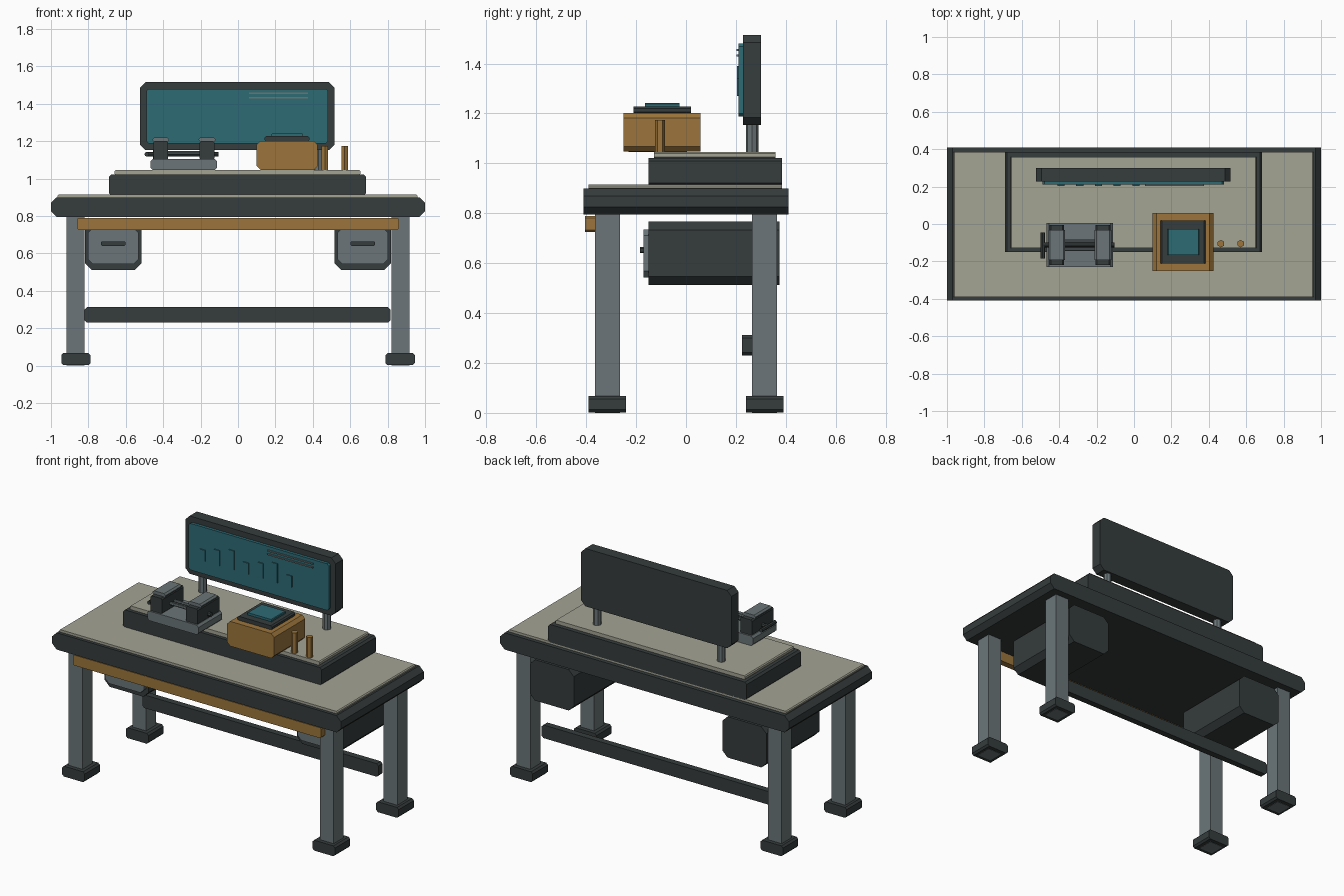
import bpy, bmesh, math
from mathutils import Matrix

cube = bpy.data.objects.get("Cube")
if cube:
    bpy.data.objects.remove(cube)


def material(name, srgb):
    color = [((c + 0.055) / 1.055) ** 2.4 for c in srgb] + [1]
    m = bpy.data.materials.new(name)
    m.use_nodes = True
    m.diffuse_color = color
    m.node_tree.nodes["Principled BSDF"].inputs["Base Color"].default_value = color
    return m


DARK = material("dark metal", (0.21, 0.235, 0.235))
GRAY = material("gray steel", (0.42, 0.46, 0.47))
BEIGE = material("beige surface", (0.64, 0.64, 0.58))
BROWN = material("ochre wood", (0.61, 0.46, 0.235))
TEAL = material("teal screen", (0.18, 0.42, 0.46))


def finish(name, bm, mat):
    bmesh.ops.recalc_face_normals(bm, faces=bm.faces)
    mesh = bpy.data.meshes.new(name)
    bm.to_mesh(mesh)
    bm.free()
    mesh.materials.append(mat)
    obj = bpy.data.objects.new(name, mesh)
    bpy.context.collection.objects.link(obj)
    return obj


def block(name, x, y, z, mat, cut=0.0):
    """Box whose front outline has its four corners cut, extruded along y."""
    (x0, x1), (y0, y1), (z0, z1) = x, y, z
    if cut:
        outline = [(x0 + cut, z0), (x1 - cut, z0), (x1, z0 + cut), (x1, z1 - cut),
                   (x1 - cut, z1), (x0 + cut, z1), (x0, z1 - cut), (x0, z0 + cut)]
    else:
        outline = [(x0, z0), (x1, z0), (x1, z1), (x0, z1)]
    bm = bmesh.new()
    face = bm.faces.new([bm.verts.new((px, y0, pz)) for px, pz in outline])
    ext = bmesh.ops.extrude_face_region(bm, geom=[face])
    moved = [g for g in ext["geom"] if isinstance(g, bmesh.types.BMVert)]
    bmesh.ops.translate(bm, verts=moved, vec=(0, y1 - y0, 0))
    return finish(name, bm, mat)


def rod(name, center, radius, length, mat, axis="Z", sides=8):
    turn = {"X": Matrix.Rotation(math.pi / 2, 4, "Y"),
            "Y": Matrix.Rotation(math.pi / 2, 4, "X"), "Z": Matrix()}[axis]
    bm = bmesh.new()
    bmesh.ops.create_cone(bm, cap_ends=True, segments=sides, radius1=radius,
                          radius2=radius, depth=length,
                          matrix=Matrix.Translation(center) @ turn)
    return finish(name, bm, mat)


def span(center, size):
    return (center - size / 2, center + size / 2)


# Table top and raised platform
block("table_top", (-1, 1), (-0.41, 0.41), (0.795, 0.9), DARK, 0.03)
block("table_mat", (-0.965, 0.96), (-0.39, 0.385), (0.895, 0.915), BEIGE, 0.006)
block("riser", (-0.69, 0.685), (-0.15, 0.385), (0.91, 1.022), DARK, 0.012)
block("riser_mat", (-0.66, 0.655), (-0.128, 0.358), (1.02, 1.045), BEIGE, 0.006)

# Legs and feet
for sx, side in ((1, "left"), (-1, "right")):
    for sy, end in ((-1, "front"), (1, "back")):
        block(f"{end}_{side}_leg", span(0.87 * sx, 0.096), span(0.315 * sy, 0.1),
              (0, 0.8), GRAY)
        block(f"{end}_{side}_foot", span(0.867 * sx, 0.156), span(0.315 * sy, 0.15),
              (0.002, 0.067), DARK, 0.011)

# Rails
block("front_rail", (-0.86, 0.86), (-0.405, -0.365), (0.725, 0.79), BROWN, 0.008)
block("back_rail", (-0.82, 0.815), (0.225, 0.265), (0.23, 0.312), DARK, 0.012)

# Drawer cabinets
for sx, side in ((1, "left"), (-1, "right")):
    c = 0.667 * sx
    block(f"{side}_cabinet", span(c, 0.304), (-0.15, 0.375), (0.512, 0.768), DARK, 0.035)
    block(f"{side}_drawer_front", span(c, 0.27), (-0.17, -0.145), (0.543, 0.735), GRAY, 0.025)
    block(f"{side}_drawer_handle", span(c, 0.13), (-0.185, -0.165), (0.64, 0.664), DARK, 0.005)

# Display panel on two posts
block("display_frame", (-0.525, 0.517), (0.228, 0.3), (1.153, 1.515), DARK, 0.03)
block("display_screen", (-0.49, 0.482), (0.21, 0.23), (1.188, 1.48), TEAL, 0.012)
for x, side in ((0.43, "left"), (-0.43, "right")):
    rod(f"{side}_display_post", (x, 0.265, 1.105), 0.025, 0.13, GRAY)
for i in range(7):
    height = 0.07 + 0.025 * (i % 3)
    block(f"screen_bar_{i + 1}", span(-0.39 + 0.1 * i, 0.038), (0.204, 0.212),
          (1.27, 1.27 + height), TEAL)
for i in range(2):
    block(f"screen_line_{i + 1}", (0.06, 0.375), (0.203, 0.212),
          span(1.455 - 0.023 * i, 0.008), GRAY)

# Bench vise
block("vise_base", (-0.467, -0.113), (-0.23, 0.005), (1.045, 1.105), GRAY, 0.012)
for x, side in ((-0.165, "left"), (-0.413, "right")):
    block(f"vise_{side}_jaw", span(x, 0.08), (-0.22, -0.005), (1.1, 1.2), DARK, 0.008)
    block(f"vise_{side}_jaw_cap", span(x, 0.09), (-0.192, -0.033), (1.195, 1.22), GRAY, 0.01)
rod("vise_screw", (-0.295, -0.112, 1.13), 0.013, 0.38, DARK, "X")
for i, y in enumerate((-0.135, -0.092)):
    rod(f"vise_guide_{i + 1}", (-0.29, y, 1.138), 0.009, 0.2, GRAY, "X")
rod("vise_handle", (-0.488, -0.115, 1.13), 0.012, 0.14, DARK, "Y")

# Small device with a screen on top
block("device_body", (0.1, 0.425), (-0.25, 0.058), (1.047, 1.202), BROWN, 0.02)
block("device_bezel", (0.143, 0.382), (-0.21, 0.02), (1.198, 1.227), DARK, 0.008)
block("device_screen", (0.18, 0.348), (-0.165, -0.027), (1.222, 1.241), TEAL, 0.004)

# Standing pegs
for i, x in enumerate((0.465, 0.57)):
    rod(f"peg_{i + 1}", (x, -0.105, 1.109), 0.02, 0.13, BROWN, sides=6)
